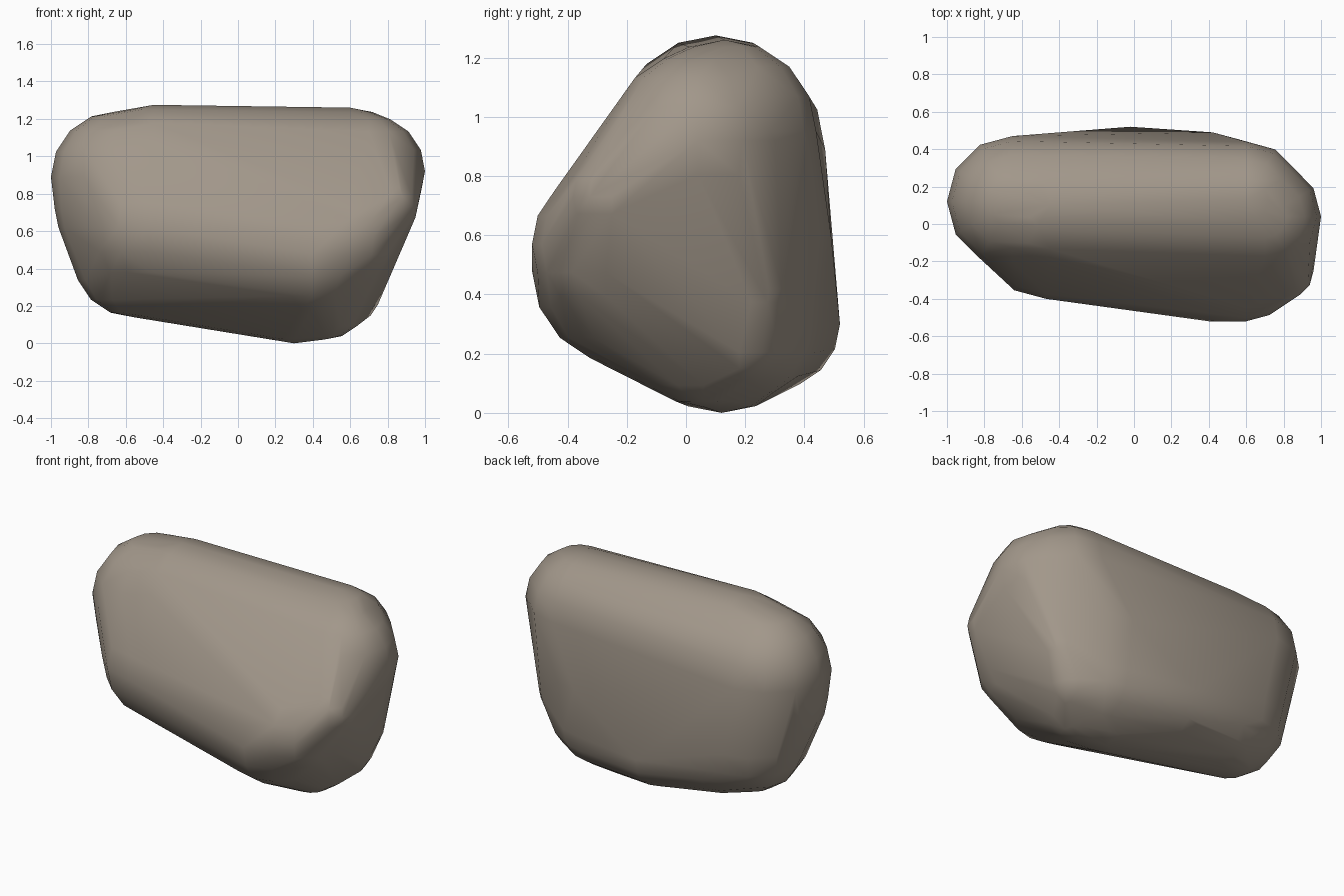
import bpy
import bmesh
from mathutils import Matrix

cube = bpy.data.objects.get("Cube")
if cube:
    bpy.data.objects.remove(cube, do_unlink=True)

# Rounded corners of the boulder: centre and radius
CORNERS = {
    # upper ridge
    "top_left": ((-.65, .12, .89), .35),
    "top_crest": ((-.45, .1, .945), .33),
    "top_right_back": ((.6, .13, .95), .31),
    "top_right": ((.7, .04, .92), .3),
    # front bulge
    "nose_tip": ((.81, -.25, .73), .15),
    "nose_right": ((.6, -.27, .57), .25),
    "nose_low": ((.4, -.2, .48), .32),
    "front_left": ((-.47, -.06, .62), .34),
    # left end
    "side_left": ((-.72, .1, .72), .26),
    "base_left": ((-.56, .15, .46), .32),
    "base_left_back": ((-.42, .24, .34), .22),
    # underside and right end
    "base_low": ((.3, .12, .3), .3),
    "base_front": ((.46, .06, .27), .25),
    "base_tip": ((.59, .18, .27), .17),
    "side_right": ((.7, .22, .42), .12),
    # back face
    "base_right_back": ((.42, .2, .3), .25),
    "base_back": ((-.02, .3, .3), .22),
    "back_middle": ((.42, .22, .6), .27),
}


def make_material(name, color):
    mat = bpy.data.materials.new(name)
    mat.use_nodes = True
    mat.diffuse_color = color
    mat.node_tree.nodes["Principled BSDF"].inputs["Base Color"].default_value = color
    return mat


def corner_points(corners):
    """Return the points of a coarse ball placed at every corner."""
    balls = bmesh.new()
    for centre, radius in corners.values():
        bmesh.ops.create_uvsphere(balls, u_segments=12, v_segments=8, radius=radius,
                                  matrix=Matrix.Translation(centre))
    points = [v.co.copy() for v in balls.verts]
    balls.free()
    return points


def build_skin(name, points, material):
    """Wrap the points in one smooth convex skin."""
    bm = bmesh.new()
    for point in points:
        bm.verts.new(point)
    bmesh.ops.convex_hull(bm, input=bm.verts[:])
    loose = [v for v in bm.verts if not v.link_faces]
    bmesh.ops.delete(bm, geom=loose, context="VERTS")
    bmesh.ops.recalc_face_normals(bm, faces=bm.faces[:])
    for face in bm.faces:
        face.smooth = True
    mesh = bpy.data.meshes.new(name)
    bm.to_mesh(mesh)
    bm.free()
    mesh.materials.append(material)
    obj = bpy.data.objects.new(name, mesh)
    bpy.context.collection.objects.link(obj)


# Boulder: one stone skin stretched over all the rounded corners
stone = make_material("warm_grey_stone", (.36, .31, .255, 1))
build_skin("boulder", corner_points(CORNERS), stone)
